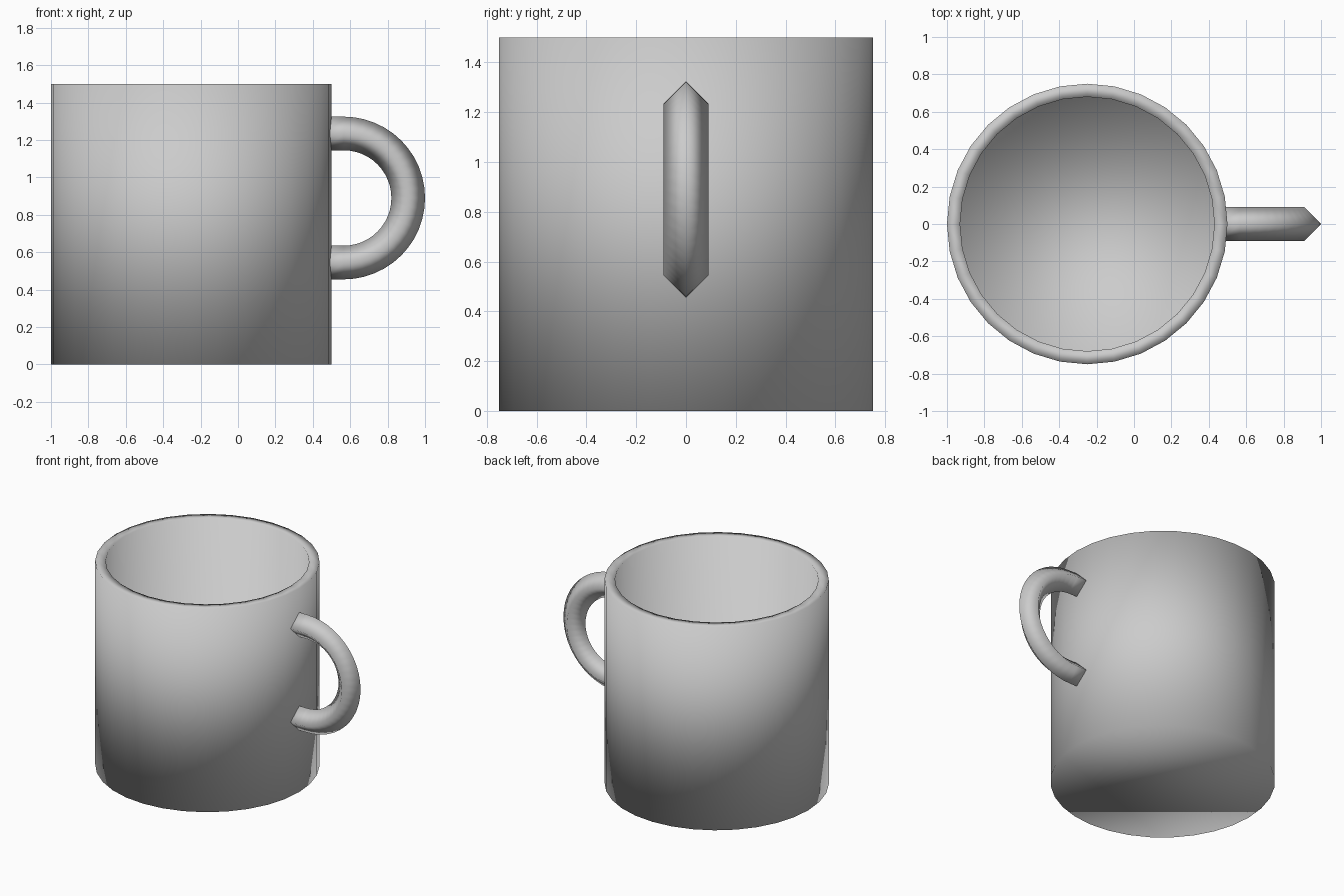
import bpy, bmesh, math

if "Cube" in bpy.data.objects:
    bpy.data.objects.remove(bpy.data.objects["Cube"])

SIDES = 32
CUP_X, OUTER, INNER = -0.25, 0.75, 0.68
HEIGHT, FLOOR = 1.5, 0.07


def finish(name, bm):
    bmesh.ops.recalc_face_normals(bm, faces=bm.faces[:])
    for f in bm.faces:
        f.smooth = True
    mesh = bpy.data.meshes.new(name)
    bm.to_mesh(mesh)
    bm.free()
    obj = bpy.data.objects.new(name, mesh)
    bpy.context.collection.objects.link(obj)
    return obj


def bridge(bm, a, b):
    n = len(a)
    for i in range(n):
        j = (i + 1) % n
        bm.faces.new((a[i], a[j], b[j], b[i]))


def loft(name, rings):
    """Skin a list of closed rings and cap both ends."""
    bm = bmesh.new()
    loops = [[bm.verts.new(p) for p in ring] for ring in rings]
    for a, b in zip(loops, loops[1:]):
        bridge(bm, a, b)
    bm.faces.new(loops[0])
    bm.faces.new(loops[-1])
    return finish(name, bm)


# Cup: outer base, outer rim, inner rim, inner floor
def circle(r, z):
    return [(CUP_X + r * math.cos(math.tau * i / SIDES),
             r * math.sin(math.tau * i / SIDES), z) for i in range(SIDES)]


loft("cup", [circle(r, z) for r, z in
             ((OUTER, 0), (OUTER, HEIGHT), (INNER, HEIGHT), (INNER, FLOOR))])


# Handle: four-sided tube swept round a half circle, with short straight ends
HX, HZ, BEND, TUBE, STEPS = 0.565, 0.89, 0.345, 0.09, 24


def section(x, angle):
    ring = []
    for k in range(4):
        t = k * math.pi / 2
        r = BEND + TUBE * math.cos(t)
        ring.append((x + r * math.cos(angle), TUBE * math.sin(t),
                     HZ + r * math.sin(angle)))
    return ring


rings = [section(0.46, math.pi / 2)]
rings += [section(HX, math.pi / 2 - math.pi * i / STEPS) for i in range(STEPS + 1)]
rings.append(section(0.46, -math.pi / 2))
loft("handle", rings)
